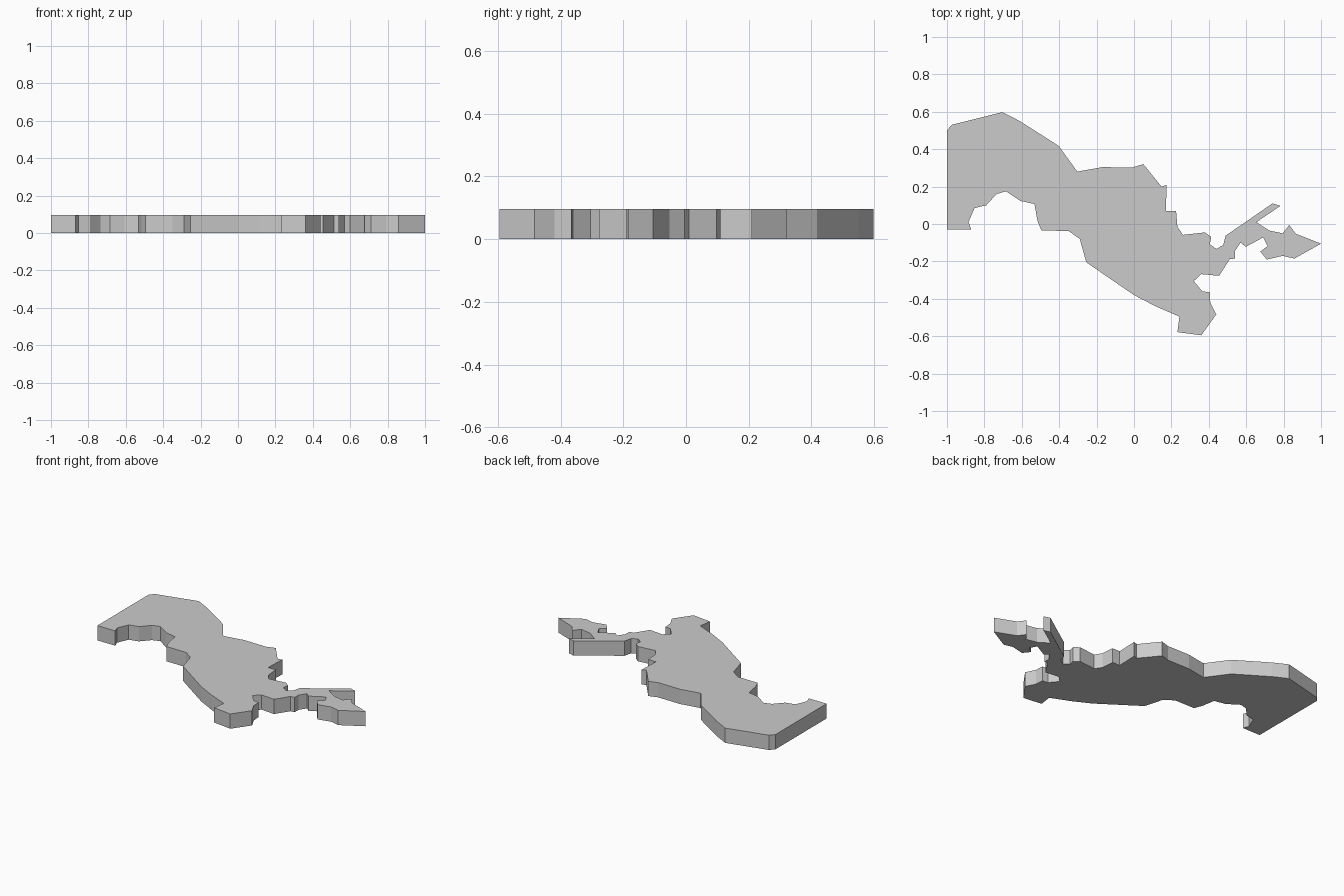
import bpy, bmesh

THICKNESS = 0.097

# South border, west to east
south = [(-1, -.03), (-.87, -.03), (-.885, .01), (-.853, .085), (-.79, .10),
         (-.735, .16), (-.685, .175), (-.607, .123), (-.532, .107), (-.516, .016),
         (-.495, -.035), (-.35, -.037), (-.29, -.08), (-.255, -.205), (0, -.38),
         (.115, -.44), (.243, -.495), (.232, -.578), (.36, -.595), (.44, -.483),
         (.408, -.42), (.405, -.365), (.365, -.36), (.32, -.305), (.36, -.268),
         (.455, -.277), (.512, -.188), (.54, -.185), (.54, -.145), (.57, -.10),
         (.598, -.122), (.69, -.072), (.715, -.118), (.675, -.147), (.71, -.19),
         (.795, -.17), (.857, -.185)]

# North border, east tip back to the west
north = [(1, -.105), (.865, -.052), (.83, -.005), (.795, -.05), (.723, -.035),
         (.655, .01), (.783, .097), (.74, .11), (.6, .013), (.49, -.062),
         (.477, -.113), (.44, -.133), (.405, -.108), (.413, -.07), (.38, -.045),
         (.262, -.058), (.232, -.015), (.225, .07), (.17, .07), (.175, .21),
         (.147, .20), (.05, .32), (-.01, .302), (-.17, .304), (-.303, .28),
         (-.403, .418), (-.61, .55), (-.703, .598), (-.975, .53), (-1, .50)]

# Flat outline extruded into a slab
bm = bmesh.new()
base = bm.faces.new([bm.verts.new((x, y, 0)) for x, y in south + north])
raised = bmesh.ops.extrude_face_region(bm, geom=[base], use_keep_orig=True)
top_verts = [v for v in raised["geom"] if isinstance(v, bmesh.types.BMVert)]
bmesh.ops.translate(bm, vec=(0, 0, THICKNESS), verts=top_verts)
bmesh.ops.recalc_face_normals(bm, faces=bm.faces)

mesh = bpy.data.meshes.new("map_slab")
bm.to_mesh(mesh)
bm.free()
bpy.context.collection.objects.link(bpy.data.objects.new("map_slab", mesh))
